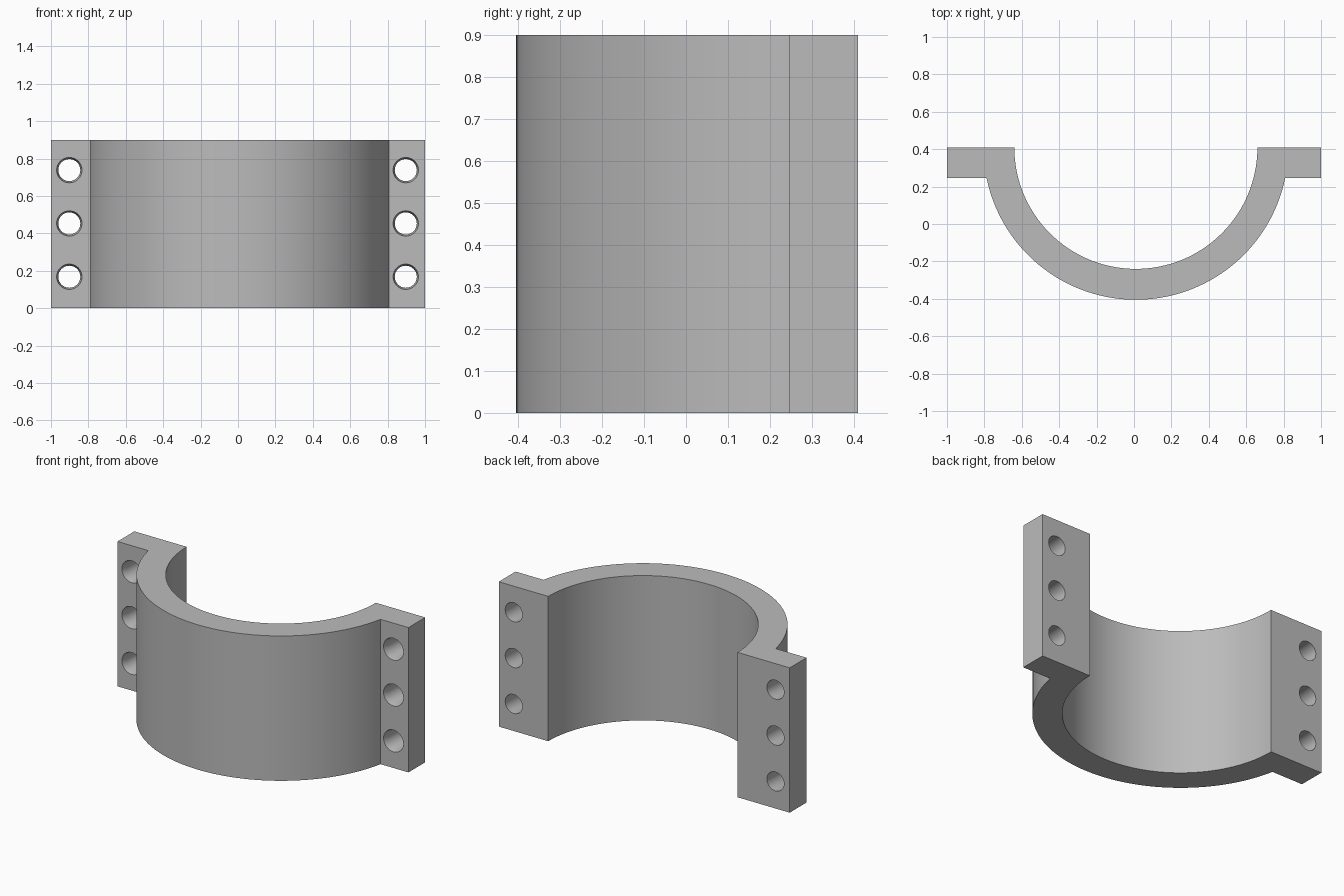
import bpy, bmesh, math

if "Cube" in bpy.data.objects:
    bpy.data.objects.remove(bpy.data.objects["Cube"], do_unlink=True)

HEIGHT = 0.9
BACK, FLANGE_FRONT = 0.41, 0.245
CENTRE_X = 0.01
INNER, OUTER = 0.65, 0.815
SEGMENTS = 64

grey = bpy.data.materials.new("plain grey")
grey.use_nodes = True
colour = (0.5, 0.5, 0.5, 1)
grey.diffuse_color = colour
grey.node_tree.nodes["Principled BSDF"].inputs["Base Color"].default_value = colour


def arc(radius, start, end):
    """Points of an arc about the bore axis, angles in radians."""
    steps = [start + (end - start) * i / SEGMENTS for i in range(SEGMENTS + 1)]
    return [(CENTRE_X + radius * math.cos(a), BACK + radius * math.sin(a)) for a in steps]


def make_object(name, bm):
    bmesh.ops.recalc_face_normals(bm, faces=bm.faces)
    mesh = bpy.data.meshes.new(name)
    bm.to_mesh(mesh)
    bm.free()
    mesh.materials.append(grey)
    obj = bpy.data.objects.new(name, mesh)
    bpy.context.collection.objects.link(obj)
    return obj


# Half clamp: extruded outline of the curved shell and both flanges
dip = math.asin((BACK - FLANGE_FRONT) / OUTER)
outline = arc(INNER, 0, -math.pi)
outline += [(-1, BACK), (-1, FLANGE_FRONT)]
outline += arc(OUTER, -math.pi + dip, -dip)
outline += [(1, FLANGE_FRONT), (1, BACK)]
bm = bmesh.new()
base = bm.faces.new([bm.verts.new((x, y, 0)) for x, y in outline])
top = bmesh.ops.extrude_face_region(bm, geom=[base])["geom"]
bmesh.ops.translate(bm, vec=(0, 0, HEIGHT),
                    verts=[v for v in top if isinstance(v, bmesh.types.BMVert)])
clamp = make_object("half_clamp", bm)

# Bolt holes: straight bores with a slightly widened front mouth
bm = bmesh.new()
bore_profile = [(0.068, FLANGE_FRONT - 0.05), (0.068, FLANGE_FRONT),
                (0.059, FLANGE_FRONT + 0.04), (0.059, BACK + 0.05)]
SIDES = 32
for x in (-0.902, 0.897):
    for z in (0.168, 0.453, 0.738):
        rings = []
        for radius, y in bore_profile:
            angles = [math.tau * i / SIDES for i in range(SIDES)]
            rings.append([bm.verts.new((x + radius * math.cos(a), y, z + radius * math.sin(a)))
                          for a in angles])
        for near, far in zip(rings, rings[1:]):
            for i in range(SIDES):
                j = (i + 1) % SIDES
                bm.faces.new((near[i], near[j], far[j], far[i]))
        bm.faces.new(rings[0])
        bm.faces.new(rings[-1])
cutter = make_object("bolt_hole_cutter", bm)
cutter.hide_render = True

# Cut the holes and smooth the curved walls
cut = clamp.modifiers.new("bolt_holes", 'BOOLEAN')
cut.operation = 'DIFFERENCE'
cut.solver = 'EXACT'
cut.object = cutter
bpy.ops.object.select_all(action='DESELECT')
clamp.select_set(True)
bpy.context.view_layer.objects.active = clamp
bpy.ops.object.modifier_apply(modifier=cut.name)
bpy.data.objects.remove(cutter, do_unlink=True)
bpy.ops.object.shade_smooth_by_angle(angle=math.radians(30))
